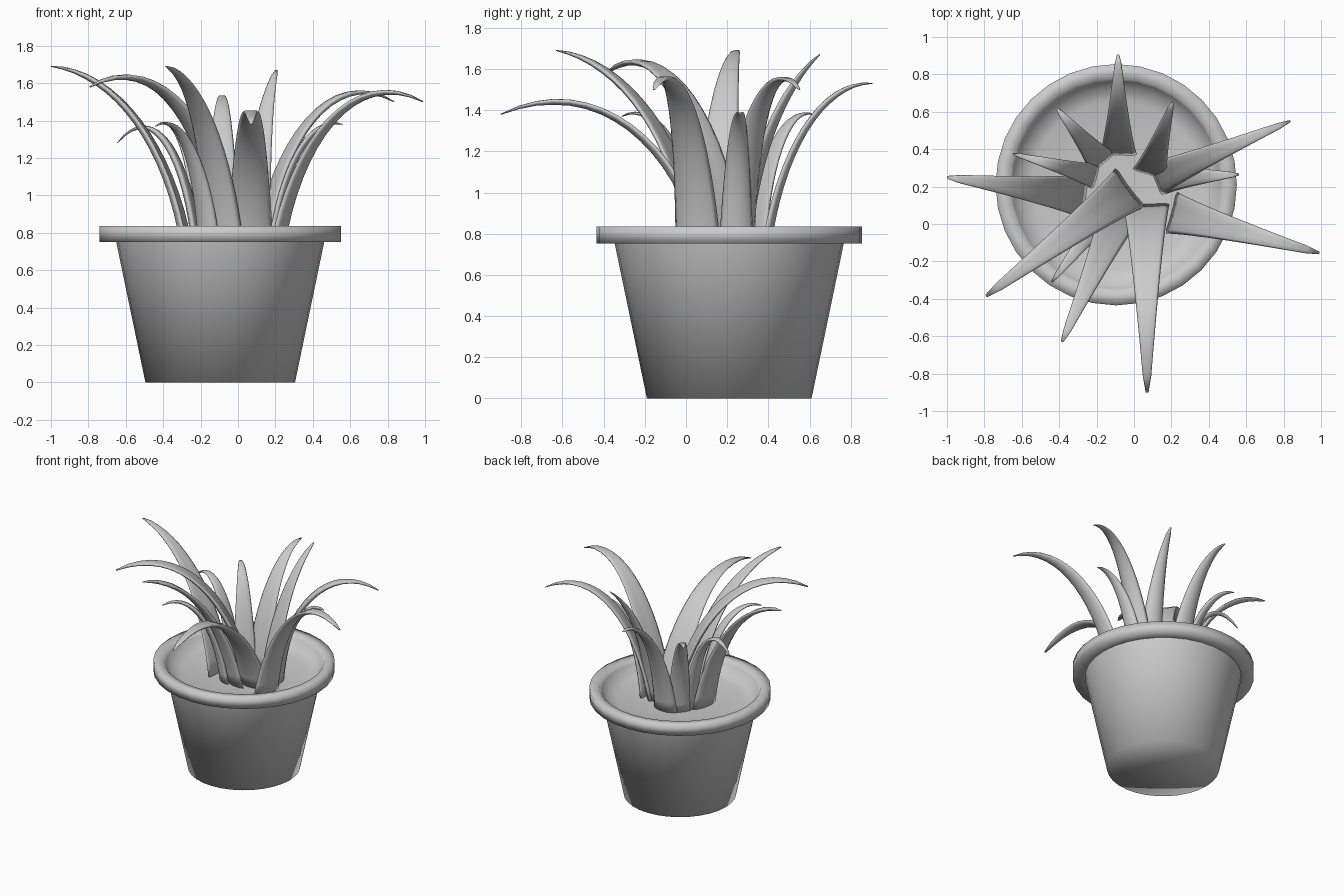
import bpy, bmesh, math
from mathutils import Vector

cube = bpy.data.objects.get("Cube")
if cube:
    bpy.data.objects.remove(cube, do_unlink=True)

GREY = (0.6, 0.6, 0.6, 1)
mat = bpy.data.materials.new("plain grey")
mat.use_nodes = True
mat.diffuse_color = GREY
mat.node_tree.nodes["Principled BSDF"].inputs["Base Color"].default_value = GREY

CENTRE = Vector((-0.095, 0.21, 0))
SOIL_Z = 0.71


def finish(bm, name):
    bmesh.ops.recalc_face_normals(bm, faces=bm.faces)
    mesh = bpy.data.meshes.new(name)
    bm.to_mesh(mesh)
    bm.free()
    mesh.materials.append(mat)
    mesh.shade_smooth()
    obj = bpy.data.objects.new(name, mesh)
    bpy.context.collection.objects.link(obj)
    return obj


def lathe(name, profile, sides=32):
    """Revolve (radius, height) points around the pot's axis."""
    bm = bmesh.new()
    verts = [bm.verts.new(CENTRE + Vector((r, 0, z))) for r, z in profile]
    edges = [bm.edges.new(pair) for pair in zip(verts, verts[1:])]
    bmesh.ops.spin(bm, geom=verts + edges, cent=CENTRE, axis=(0, 0, 1),
                   angle=math.tau, steps=sides, use_merge=True)
    bmesh.ops.remove_doubles(bm, verts=bm.verts, dist=0.0005)
    return finish(bm, name)


def leaf(name, base, tip, tip_z, arch_z, width, rings=16, sides=10):
    """Tapered, slightly channelled blade swept along an arching curve."""
    b, t = Vector((*base, SOIL_Z)), Vector((*tip, tip_z))
    reach = Vector((t.x - b.x, t.y - b.y, 0))
    side = Vector((-reach.y, reach.x, 0)).normalized()
    p1 = b + reach * 0.12 + Vector((0, 0, 0.58 * (arch_z - SOIL_Z)))
    p2 = b + reach * 0.52
    p2.z = arch_z
    bm = bmesh.new()
    loops = []
    for i in range(rings + 1):
        k = i / rings
        m = 1 - k
        pos = b * m**3 + p1 * 3 * m * m * k + p2 * 3 * m * k * k + t * k**3
        tangent = (p1 - b) * m * m + (p2 - p1) * 2 * m * k + (t - p2) * k * k
        normal = tangent.cross(side).normalized()
        if i == rings:
            w = width * 0.06
        else:
            w = width * (1 - 0.88 * k**1.1)
        thick = min(0.045, w * 0.6) * (1 - 0.4 * k)
        ring = []
        for j in range(sides):
            a = math.tau * j / sides
            u, v = math.cos(a), math.sin(a)
            lift = 0.09 * w * u * u
            ring.append(bm.verts.new(pos + side * u * w / 2 + normal * (v * thick / 2 + lift)))
        loops.append(ring)
    for lower, upper in zip(loops, loops[1:]):
        for j in range(sides):
            n = (j + 1) % sides
            bm.faces.new((lower[j], lower[n], upper[n], upper[j]))
    bm.faces.new(loops[0])
    bm.faces.new(loops[-1])
    return finish(bm, name)


# Pot body, rim and shallow soil
lathe("pot_body", [(0, 0), (0.4, 0), (0.558, 0.76)])
lathe("pot_rim", [(0.55, 0.752), (0.645, 0.752), (0.645, 0.835), (0.575, 0.835), (0.55, 0.8)])
lathe("soil", [(0.56, 0.815), (0.52, 0.755), (0.45, 0.735), (0.25, 0.72), (0, 0.715)])

# Leaves: base, tip, tip height, arch height, width
leaf("front_leaf", (0.065, 0.085), (0.07, -0.9), 1.38, 1.59, 0.25)
leaf("front_right_long_leaf", (-0.04, 0.18), (-0.79, -0.385), 1.58, 1.79, 0.26)
leaf("front_right_tall_leaf", (-0.08, 0.05), (-0.385, -0.63), 1.69, 1.64, 0.23)
leaf("front_right_small_leaf", (-0.16, 0.05), (-0.44, -0.31), 1.37, 1.46, 0.15)
leaf("right_long_leaf", (-0.28, 0.15), (-1.0, 0.25), 1.69, 1.66, 0.24)
leaf("right_small_leaf", (-0.22, 0.26), (-0.645, 0.375), 1.28, 1.53, 0.14)
leaf("back_right_leaf", (-0.18, 0.34), (-0.41, 0.615), 1.38, 1.42, 0.17)
leaf("back_leaf", (-0.085, 0.39), (-0.085, 0.905), 1.53, 1.54, 0.2)
leaf("back_left_leaf", (0.09, 0.285), (0.205, 0.65), 1.67, 1.52, 0.19)
leaf("left_back_long_leaf", (0.13, 0.25), (0.835, 0.55), 1.5, 1.7, 0.19)
leaf("left_small_leaf", (0.18, 0.245), (0.56, 0.265), 1.38, 1.43, 0.17)
leaf("left_long_leaf", (0.22, 0.055), (0.99, -0.155), 1.5, 1.7, 0.23)
